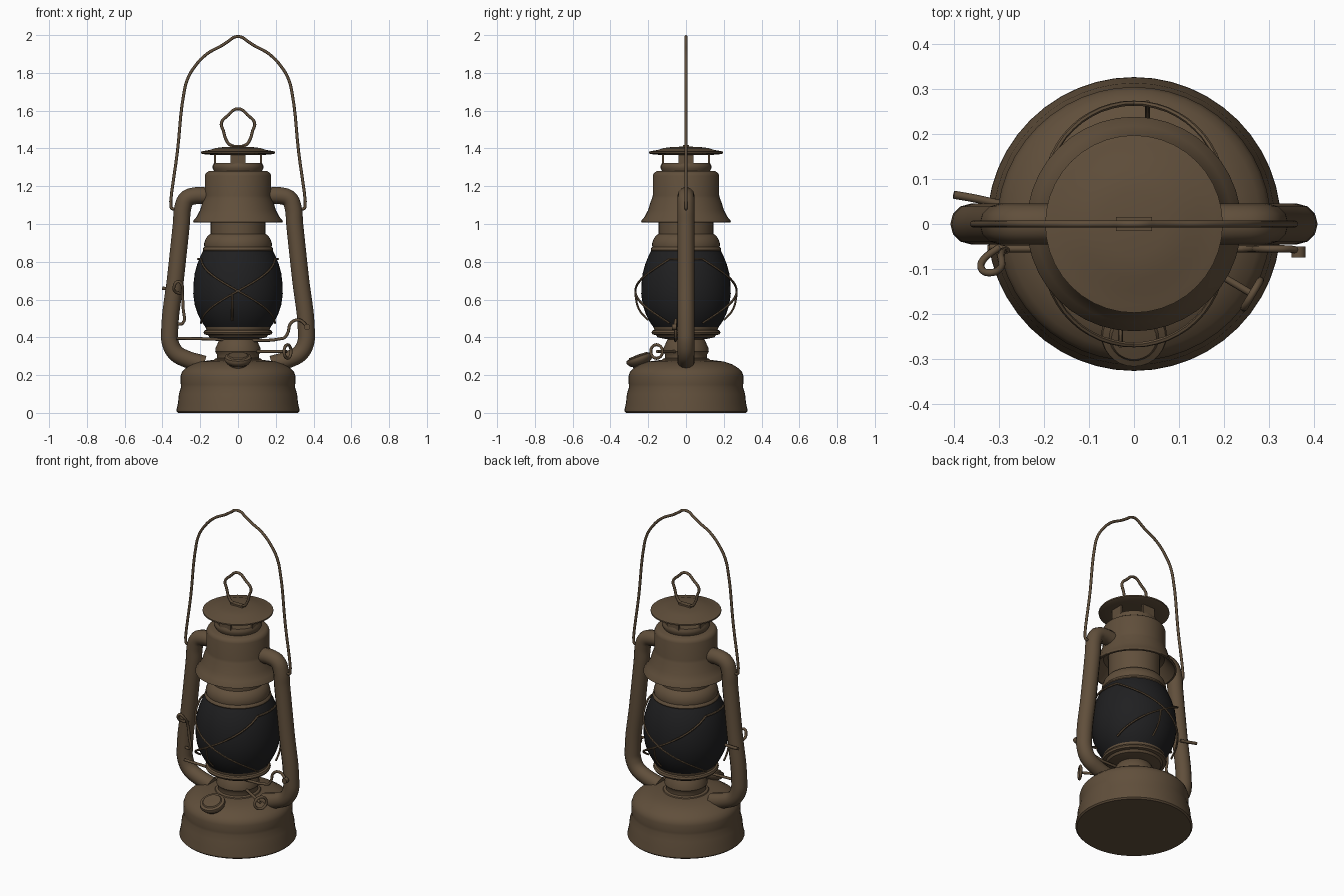
import bpy, bmesh, math
from mathutils import Vector, Matrix


def material(name, rgb):
    m = bpy.data.materials.new(name)
    m.diffuse_color = (*rgb, 1)
    return m


BROWN = material("aged bronze", (0.118, 0.078, 0.044))
BLACK = material("smoked glass", (0.014, 0.014, 0.015))


def finish(ob, mat, angle=35):
    ob.data.materials.clear()
    ob.data.materials.append(mat)
    bpy.ops.object.select_all(action='DESELECT')
    ob.select_set(True)
    bpy.context.view_layer.objects.active = ob
    bpy.ops.object.shade_smooth_by_angle(angle=math.radians(angle))
    return ob


def lathe(name, profile, mat=BROWN, segs=40, matrix=None):
    """Spin (radius, z) points around the z axis."""
    bm = bmesh.new()
    rings = []
    for r, z in profile:
        if r == 0:
            rings.append([bm.verts.new((0, 0, z))] * segs)
        else:
            rings.append([bm.verts.new((r * math.cos(t), r * math.sin(t), z))
                          for t in (2 * math.pi * i / segs for i in range(segs))])
    for a, b in zip(rings, rings[1:]):
        for i in range(segs):
            j = (i + 1) % segs
            corners = list(dict.fromkeys((a[i], a[j], b[j], b[i])))
            if len(corners) > 2:
                bm.faces.new(corners)
    bmesh.ops.recalc_face_normals(bm, faces=bm.faces)
    if matrix:
        bm.transform(matrix)
    me = bpy.data.meshes.new(name)
    bm.to_mesh(me)
    bm.free()
    ob = bpy.data.objects.new(name, me)
    bpy.context.collection.objects.link(ob)
    return finish(ob, mat)


def wire(name, pts, radius=0.008, smooth=True, closed=False, res=5, sides=2):
    """Round tube along a path, turned into a mesh."""
    cu = bpy.data.curves.new(name, 'CURVE')
    cu.dimensions = '3D'
    cu.bevel_depth = radius
    cu.bevel_resolution = sides
    cu.resolution_u = res
    cu.use_fill_caps = True
    sp = cu.splines.new('BEZIER')
    sp.bezier_points.add(len(pts) - 1)
    for bp, p in zip(sp.bezier_points, pts):
        bp.co = p
        bp.handle_left_type = bp.handle_right_type = 'AUTO' if smooth else 'VECTOR'
    sp.use_cyclic_u = closed
    ob = bpy.data.objects.new(name, cu)
    bpy.context.collection.objects.link(ob)
    bpy.ops.object.select_all(action='DESELECT')
    ob.select_set(True)
    bpy.context.view_layer.objects.active = ob
    bpy.ops.object.convert(target='MESH')
    return finish(bpy.context.view_layer.objects.active, BROWN, 50)


def box(name, center, size, rot=0):
    bm = bmesh.new()
    bmesh.ops.create_cube(bm, size=1, matrix=Matrix.Rotation(rot, 4, 'Z')
                          @ Matrix.Translation(center) @ Matrix.Diagonal((*size, 1)))
    me = bpy.data.meshes.new(name)
    bm.to_mesh(me)
    bm.free()
    ob = bpy.data.objects.new(name, me)
    bpy.context.collection.objects.link(ob)
    return finish(ob, BROWN)


# Fuel tank with rolled foot and stepped shoulder
lathe("fuel_tank", [(0, 0), (0.318, 0), (0.326, 0.008), (0.325, 0.02), (0.318, 0.05),
                    (0.313, 0.10), (0.302, 0.135), (0.303, 0.15), (0.304, 0.195),
                    (0.297, 0.217), (0.28, 0.235), (0.245, 0.257), (0.20, 0.272),
                    (0.135, 0.28), (0, 0.28)], segs=48)

# Burner and globe plate
lathe("burner", [(0, 0.27), (0.135, 0.27), (0.125, 0.285), (0.112, 0.29), (0.112, 0.31),
                 (0.121, 0.325), (0.118, 0.345), (0.10, 0.385), (0.085, 0.40), (0, 0.40)])
lathe("globe_plate", [(0, 0.385), (0.10, 0.39), (0.15, 0.40), (0.16, 0.412), (0.178, 0.415),
                      (0.183, 0.425), (0.178, 0.436), (0.168, 0.44), (0.172, 0.455), (0, 0.455)])

# Glass globe
GLOBE = [(0.165, 0.445), (0.188, 0.475), (0.212, 0.52), (0.229, 0.57), (0.237, 0.63),
         (0.236, 0.68), (0.229, 0.74), (0.215, 0.79), (0.197, 0.835), (0.183, 0.86)]
lathe("glass_globe", [(0, 0.445)] + GLOBE + [(0, 0.86)], BLACK)

# Collar and chimney neck above the globe
lathe("collar", [(0, 0.855), (0.183, 0.855), (0.187, 0.862), (0.184, 0.872), (0.178, 0.878),
                 (0.18, 0.895), (0.172, 0.92), (0.158, 0.94), (0.145, 0.948),
                 (0.145, 1.10), (0, 1.10)])

# Flared hood, open underneath
lathe("hood", [(0.14, 1.09), (0.17, 1.08), (0.195, 1.045), (0.228, 1.008), (0.238, 1.01),
               (0.236, 1.018), (0.218, 1.04), (0.20, 1.075), (0.188, 1.115), (0.18, 1.135),
               (0.176, 1.15), (0.176, 1.255), (0.170, 1.27), (0.155, 1.28), (0, 1.282)])

# Vent below the cap: low ring, four posts, upper ring
lathe("vent_ring", [(0, 1.278), (0.125, 1.278), (0.134, 1.295), (0.134, 1.31),
                    (0.128, 1.322), (0, 1.322)])
for k in range(4):
    box(f"vent_post_{k}", (0.122, 0, 1.345), (0.012, 0.08, 0.06), k * math.pi / 2)
lathe("cap", [(0, 1.368), (0.13, 1.365), (0.185, 1.37), (0.197, 1.375), (0.197, 1.383),
              (0.18, 1.387), (0.15, 1.392), (0.12, 1.402), (0.07, 1.408), (0, 1.41)])

# Pull ring on the cap
box("pull_ring_clip", (0, 0, 1.412), (0.08, 0.03, 0.014))
wire("pull_ring", [(x, 0, z) for x, z in
                   [(-0.04, 1.418), (-0.06, 1.44), (-0.078, 1.495), (-0.088, 1.535),
                    (-0.05, 1.578), (-0.02, 1.605), (0, 1.61), (0.02, 1.605), (0.05, 1.578),
                    (0.088, 1.535), (0.078, 1.495), (0.06, 1.44), (0.04, 1.418)]],
     0.008, closed=True)

# Carrying bail
half = [(0.355, 1.09), (0.32, 1.39), (0.285, 1.70), (0.268, 1.765), (0.235, 1.825),
        (0.165, 1.90), (0.085, 1.945), (0.045, 1.972), (0.022, 1.988)]
hook = [(0.30, 1.10), (0.345, 1.08)]
bail = hook + half
wire("bail", [(-x, 0, z) for x, z in bail] + [(0, 0, 1.992)]
     + [(x, 0, z) for x, z in reversed(bail)], 0.008)

# Side air tubes
tube = [(0.15, 1.148), (0.235, 1.148), (0.272, 1.132), (0.291, 1.09), (0.30, 1.00),
        (0.33, 0.72), (0.362, 0.43), (0.358, 0.37), (0.33, 0.318), (0.28, 0.288), (0.18, 0.258)]
for s, side in ((-1, "left"), (1, "right")):
    wire(f"air_tube_{side}", [(s * x, 0, z) for x, z in tube], 0.045, res=6, sides=4)


# Guard wires crossing in front of and behind the globe, joined around the sides
def guard(az, z):
    r = 0.246 + 0.022 * math.cos(az) ** 2 - 1.2 * (z - 0.645) ** 2
    return Vector((r * math.sin(az), -r * math.cos(az), z))


for face, turn in (("front", 0), ("back", math.pi)):
    for s in (-1, 1):
        pts = []
        for i in range(13):
            t = i / 6 - 1
            p = guard(s * t * 1.15, 0.645 + 0.17 * t)
            pts.append(Matrix.Rotation(turn, 3, 'Z') @ p)
        wire(f"guard_{face}_{'a' if s > 0 else 'b'}", pts, 0.006, res=2, sides=1)
for s in (-1, 1):
    wire(f"guard_side_{'right' if s > 0 else 'left'}",
         [guard(s * (1.15 + i * (math.pi - 2.3) / 4), 0.815) for i in range(5)],
         0.006, res=2, sides=1)
    # Upright bows standing clear of the globe
    wire(f"guard_bow_{'back' if s > 0 else 'front'}",
         [(0.03 * s, s * y, z) for y, z in [(0.175, 0.44), (0.20, 0.49), (0.25, 0.55),
                                            (0.269, 0.63), (0.262, 0.70), (0.235, 0.765),
                                            (0.20, 0.80)]][1:4], 0.006, res=3, sides=1)

# Globe lifting rod with crank and end knob
wire("lift_rod", [(-0.325, -0.055, 0.395), (0.24, -0.055, 0.395), (0.262, -0.055, 0.42),
                  (0.28, -0.055, 0.475), (0.32, -0.055, 0.492), (0.35, -0.056, 0.475),
                  (0.368, -0.06, 0.45)], 0.008)
lathe("lift_knob", [(0, -0.012), (0.016, -0.012), (0.016, 0.012), (0, 0.012)], segs=16,
      matrix=Matrix.Translation((0.365, -0.062, 0.455)) @ Matrix.Rotation(math.pi / 2, 4, 'X'))

# Wire latch on the left tube and its pin behind
wire("latch_loop", [(-0.32, -0.05, 0.47), (-0.292, -0.055, 0.475), (-0.29, -0.06, 0.55),
                    (-0.295, -0.07, 0.63), (-0.298, -0.10, 0.68), (-0.318, -0.108, 0.695),
                    (-0.338, -0.10, 0.67), (-0.335, -0.08, 0.645), (-0.30, -0.052, 0.63)], 0.008)
wire("latch_pin", [(-0.40, 0.065, 0.66), (-0.36, 0.058, 0.655), (-0.30, 0.045, 0.65)], 0.009)

# Wick key: shaft and ring handle
d = Vector((0.86, -0.51, 0))
up = Vector((0, 0, 1))
side = d.cross(up)
wire("wick_shaft", [d * 0.09 + up * 0.325, d * 0.30 + up * 0.325], 0.008, smooth=False)
hub = d * 0.305 + up * 0.325
wire("wick_key", [hub + 0.036 * (math.cos(a) * side + math.sin(a) * up)
                  for a in (i * math.pi / 4 for i in range(8))], 0.008, closed=True, res=3)

# Tilted filler cap on the tank shoulder
lathe("filler_cap", [(0, -0.07), (0.045, -0.07), (0.048, -0.025), (0.06, -0.018), (0.07, -0.005),
                     (0.073, 0.005), (0.07, 0.016), (0.055, 0.02), (0.05, 0.026), (0, 0.028)],
      segs=28, matrix=Matrix.Translation((0, -0.245, 0.282))
      @ Matrix.Rotation(math.radians(20), 4, 'X'))
